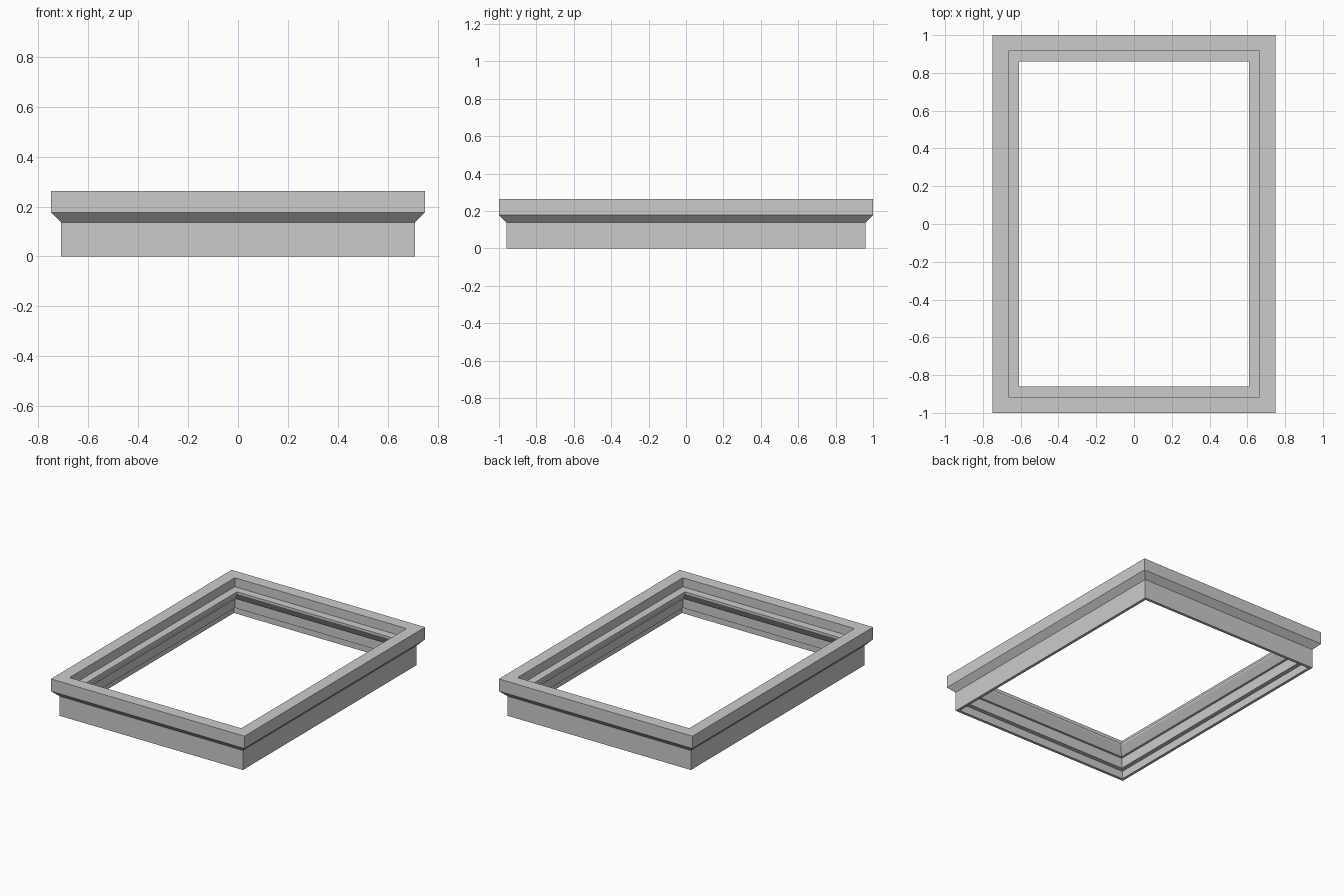
import bpy
import bmesh

cube = bpy.data.objects.get("Cube")
if cube:
    bpy.data.objects.remove(cube, do_unlink=True)

HALF_X, HALF_Y = 0.75, 1.0

# One neutral grey for the whole frame
grey = bpy.data.materials.new("neutral grey")
grey.use_nodes = True
grey.diffuse_color = (0.6, 0.6, 0.6, 1)
grey.node_tree.nodes["Principled BSDF"].inputs["Base Color"].default_value = (0.6, 0.6, 0.6, 1)

# Moulding cross-section: (inset from the outer edge, height)
profile = [
    (0.0, 0.263), (0.0, 0.177), (0.04, 0.137), (0.04, 0.0),     # outer side
    (0.06, 0.0), (0.06, 0.055), (0.09, 0.055), (0.09, 0.128),   # stepped inside
    (0.105, 0.128), (0.14, 0.185), (0.14, 0.2),                 # undercut lip
    (0.085, 0.2), (0.085, 0.263),                               # rebate and top
]


def sweep_frame(name, section, material):
    """Carry a cross-section round a rectangle with mitred corners."""
    bm = bmesh.new()
    rings = []
    for inset, z in section:
        x, y = HALF_X - inset, HALF_Y - inset
        rings.append([bm.verts.new((sx * x, sy * y, z))
                      for sx, sy in ((-1, -1), (1, -1), (1, 1), (-1, 1))])
    for i, ring in enumerate(rings):
        after = rings[(i + 1) % len(rings)]
        for k in range(4):
            n = (k + 1) % 4
            bm.faces.new((ring[k], after[k], after[n], ring[n]))
    bmesh.ops.recalc_face_normals(bm, faces=bm.faces)
    mesh = bpy.data.meshes.new(name)
    bm.to_mesh(mesh)
    bm.free()
    mesh.materials.append(material)
    obj = bpy.data.objects.new(name, mesh)
    bpy.context.collection.objects.link(obj)
    return obj


sweep_frame("window_frame", profile, grey)
